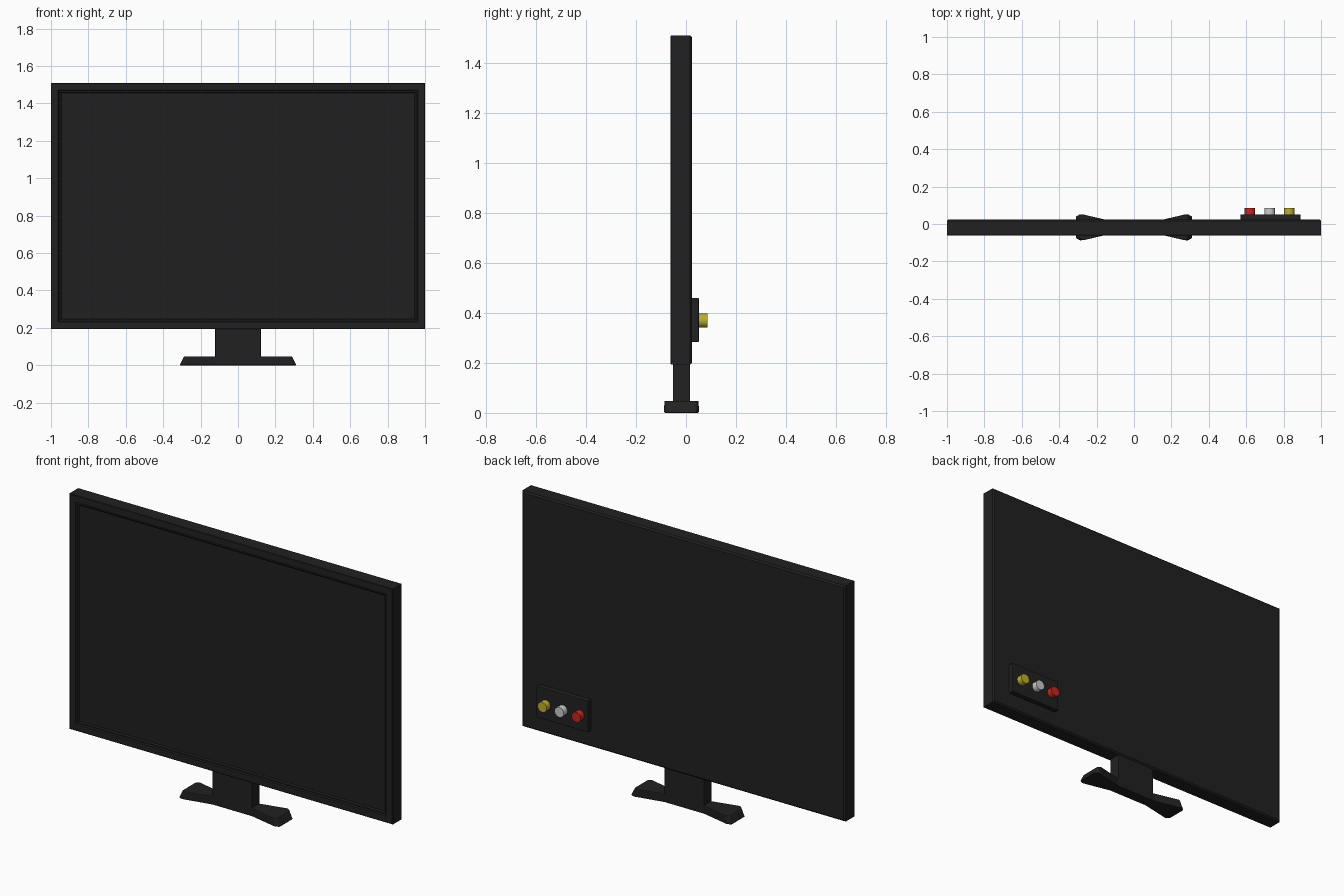
import bpy, bmesh, math
from mathutils import Matrix

if "Cube" in bpy.data.objects:
    bpy.data.objects.remove(bpy.data.objects["Cube"])


def material(name, rgb):
    m = bpy.data.materials.new(name)
    m.diffuse_color = (*rgb, 1)
    m.use_nodes = True
    m.node_tree.nodes["Principled BSDF"].inputs["Base Color"].default_value = m.diffuse_color
    return m


black = material("black_plastic", (0.015, 0.015, 0.015))
screen_black = material("screen_black", (0.014, 0.014, 0.014))


def finish(name, bm, mats, bevel=0):
    bmesh.ops.recalc_face_normals(bm, faces=bm.faces)
    me = bpy.data.meshes.new(name)
    bm.to_mesh(me)
    bm.free()
    ob = bpy.data.objects.new(name, me)
    bpy.context.collection.objects.link(ob)
    for m in mats:
        me.materials.append(m)
    if bevel:
        mod = ob.modifiers.new("edge", 'BEVEL')
        mod.width, mod.segments = bevel, 2
        mod.limit_method, mod.angle_limit = 'ANGLE', math.radians(40)
    return ob


def box_bm(x0, x1, y0, y1, z0, z1):
    bm = bmesh.new()
    m = Matrix.Translation(((x0+x1)/2, (y0+y1)/2, (z0+z1)/2)) @ Matrix.Diagonal((x1-x0, y1-y0, z1-z0, 1))
    bmesh.ops.create_cube(bm, size=1, matrix=m)
    return bm


# Cabinet: rectangular rings from the back, round the bezel, into the screen
bm = bmesh.new()
rings = []
for inset, y in [(0.008, 0.024), (0, 0.016), (0, -0.059), (0.003, -0.062),
                 (0.038, -0.062), (0.042, -0.055), (0.048, -0.055), (0.055, -0.05)]:
    x, z0, z1 = 1 - inset, 0.193 + inset, 1.51 - inset
    rings.append([bm.verts.new(p) for p in
                  [(-x, y, z0), (x, y, z0), (x, y, z1), (-x, y, z1)]])
for a, b in zip(rings, rings[1:]):
    for i in range(4):
        j = (i + 1) % 4
        bm.faces.new((a[i], a[j], b[j], b[i]))
bm.faces.new(rings[0])
bm.faces.new(rings[-1]).material_index = 1
finish("television_cabinet", bm, [black, screen_black])

# Stand neck
finish("stand_neck", box_bm(-0.122, 0.122, -0.052, 0.016, 0.02, 0.2), [black], 0.003)

# Stand foot: bow-tie outline flaring towards sloped ends
bm = bmesh.new()
half = [(0.122, 0.034, 0.122), (0.29, 0.07, 0.275), (0.312, 0.058, 0.288)]
outline = half + [(x, -w, t) for x, w, t in reversed(half)]
outline += [(-x, -w, -t) for x, w, t in outline]
cy = -0.018
low = [bm.verts.new((x, cy + w, 0)) for x, w, t in outline]
top = [bm.verts.new((t, cy + w, 0.048)) for x, w, t in outline]
bm.faces.new(low)
bm.faces.new(top)
n = len(low)
for i in range(n):
    j = (i + 1) % n
    bm.faces.new((low[i], low[j], top[j], top[i]))
finish("stand_foot", bm, [black], 0.005)

# Rear connector panel
finish("connector_panel", box_bm(0.57, 0.89, 0.01, 0.052, 0.284, 0.46), [black], 0.004)

# Coloured round sockets
for name, x, rgb in [("red", 0.62, (0.55, 0.02, 0.015)),
                     ("white", 0.725, (0.6, 0.6, 0.6)),
                     ("yellow", 0.83, (0.5, 0.42, 0.03))]:
    bm = bmesh.new()
    bmesh.ops.create_cone(bm, cap_ends=True, segments=32, radius1=0.028, radius2=0.028, depth=0.042,
                          matrix=Matrix.Translation((x, 0.065, 0.369)) @ Matrix.Rotation(math.pi/2, 4, 'X'))
    for f in bm.faces:
        f.smooth = len(f.verts) == 4
    for e in bm.edges:
        e.smooth = e.calc_face_angle(0) < 0.6
    finish(name + "_socket", bm, [material(name, rgb)])
